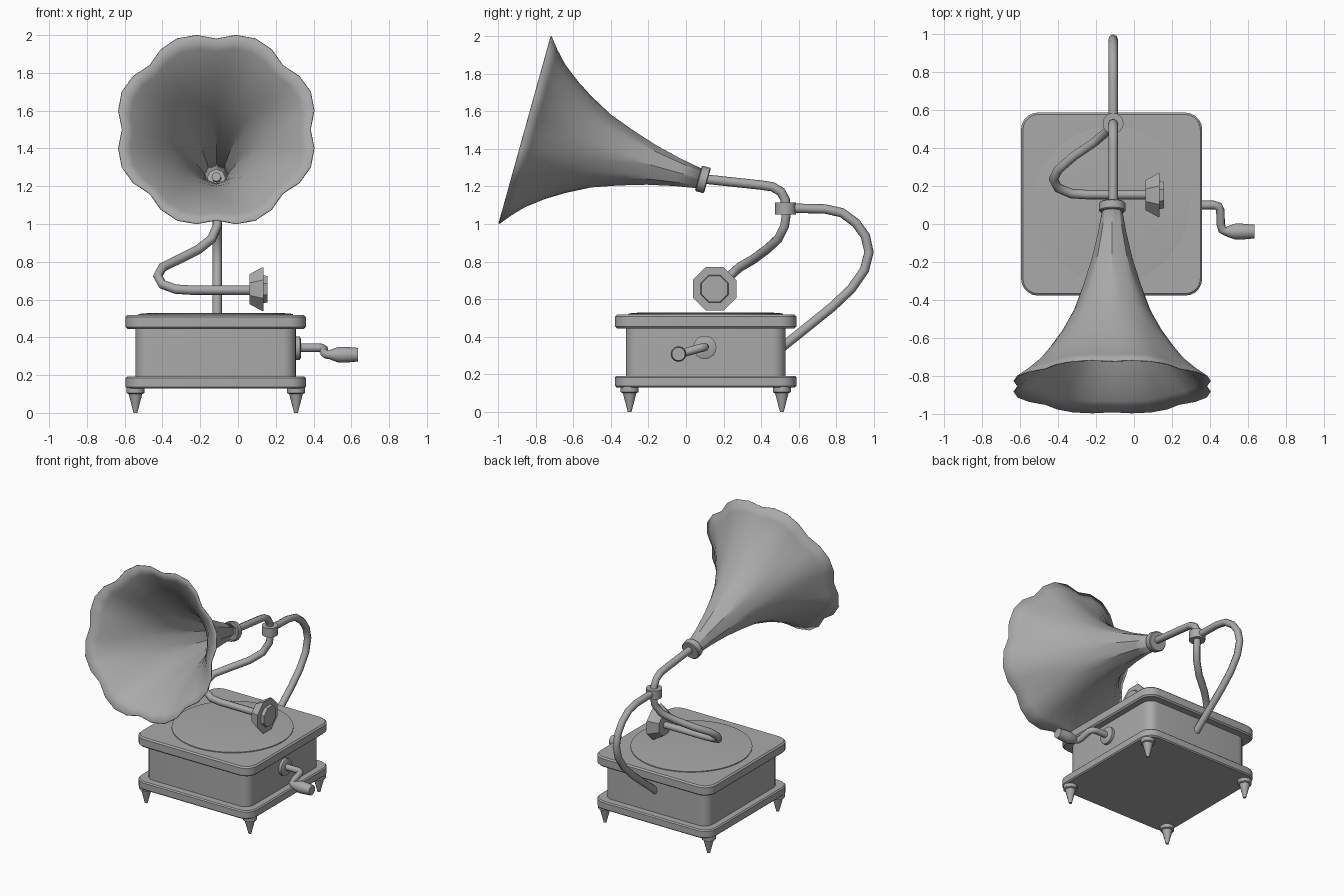
import bpy, bmesh, math
from mathutils import Vector, Matrix

old = bpy.data.objects.get("Cube")
if old:
    bpy.data.objects.remove(old, do_unlink=True)

grey = bpy.data.materials.new("plain_grey")
grey.use_nodes = True
GREY = (0.4, 0.4, 0.4, 1)
grey.diffuse_color = GREY
grey.node_tree.nodes["Principled BSDF"].inputs["Base Color"].default_value = GREY

CX, CY = -0.118, 0.105   # middle of the cabinet


def finish(name, bm, angle=35):
    bmesh.ops.recalc_face_normals(bm, faces=bm.faces)
    mesh = bpy.data.meshes.new(name)
    bm.to_mesh(mesh)
    bm.free()
    mesh.materials.append(grey)
    ob = bpy.data.objects.new(name, mesh)
    bpy.context.scene.collection.objects.link(ob)
    bpy.ops.object.select_all(action='DESELECT')
    ob.select_set(True)
    bpy.context.view_layer.objects.active = ob
    bpy.ops.object.shade_smooth_by_angle(angle=math.radians(angle))
    return ob


def rings_to_mesh(bm, rings):
    loops = [[bm.verts.new(p) for p in ring] for ring in rings]
    for a, b in zip(loops, loops[1:]):
        for i in range(len(a)):
            j = (i + 1) % len(a)
            bm.faces.new((a[i], a[j], b[j], b[i]))
    return loops


def lathe(name, profile, base, axis=(0, 0, 1), sides=16, turn=0.0):
    """Capped solid of revolution from (radius, distance along axis) pairs."""
    rot = Vector(axis).to_track_quat('Z', 'Y').to_matrix()
    angles = [turn + math.tau * i / sides for i in range(sides)]
    rings = [[Vector(base) + rot @ Vector((r * math.cos(a), r * math.sin(a), h))
              for a in angles] for r, h in profile]
    bm = bmesh.new()
    loops = rings_to_mesh(bm, rings)
    bm.faces.new(loops[0])
    bm.faces.new(loops[-1])
    return finish(name, bm)


def slab(name, wx, wy, z0, z1, radius, soft):
    """Box with rounded upright corners and a small bevel on the rims."""
    bm = bmesh.new()
    bmesh.ops.create_cube(bm, size=1, matrix=Matrix.Translation((CX, CY, (z0 + z1) / 2))
                          @ Matrix.Diagonal((wx, wy, z1 - z0, 1)))
    upright = [e for e in bm.edges if abs(e.verts[0].co.z - e.verts[1].co.z) > 0.01]
    bmesh.ops.bevel(bm, geom=upright, offset=radius, segments=5, profile=0.5, affect='EDGES')
    if soft:
        rim = [e for e in bm.edges if any(len(f.verts) > 4 for f in e.link_faces)]
        bmesh.ops.bevel(bm, geom=rim, offset=soft, segments=1, affect='EDGES')
    return finish(name, bm, 30)


def tube(name, points, radius=0.025):
    """Round pipe swept along a path."""
    curve = bpy.data.curves.new(name, 'CURVE')
    curve.dimensions = '3D'
    curve.bevel_depth = radius
    curve.bevel_resolution = 2
    curve.use_fill_caps = True
    spline = curve.splines.new('POLY')
    spline.points.add(len(points) - 1)
    for p, co in zip(spline.points, points):
        p.co = (*co, 1)
    spline.use_smooth = True
    curve.materials.append(grey)
    ob = bpy.data.objects.new(name, curve)
    bpy.context.scene.collection.objects.link(ob)
    return ob


# Cabinet
slab("base_plate", 0.955, 0.965, 0.13, 0.192, 0.09, 0.008)
slab("cabinet_body", 0.85, 0.85, 0.19, 0.45, 0.07, 0)
slab("top_plate", 0.955, 0.965, 0.445, 0.518, 0.09, 0.01)
lathe("turntable_disc", [(0.41, 0), (0.41, 0.012), (0.36, 0.016), (0.05, 0.018)],
      (CX, CY, 0.512), sides=40)

# Feet
for sx, side in ((-1, "right"), (1, "left")):
    for sy, end in ((-1, "front"), (1, "back")):
        lathe(f"{end}_{side}_foot",
              [(0.01, 0), (0.036, 0.1), (0.048, 0.105), (0.048, 0.135)],
              (CX + sx * 0.425, CY + sy * 0.405, 0), sides=12)

# Crank
lathe("crank_flange", [(0.062, 0), (0.062, 0.03), (0.05, 0.036)],
      (0.297, 0.1, 0.343), (1, 0, 0))
tube("crank_arm", [(0.3, 0.1, 0.345), (0.42, 0.1, 0.345), (0.445, 0.093, 0.343),
                   (0.455, 0.07, 0.338), (0.457, 0, 0.318), (0.465, -0.03, 0.31),
                   (0.485, -0.04, 0.308), (0.53, -0.04, 0.308)], 0.023)
lathe("crank_handle", [(0.026, 0), (0.042, 0.045), (0.042, 0.08), (0.036, 0.148)],
      (0.488, -0.04, 0.308), (1, 0, 0), sides=12)

# Support arm behind the cabinet
AX = -0.11
tube("support_arm", [(AX, y, z) for y, z in (
    (0.53, 1.085), (0.74, 1.08), (0.83, 1.06), (0.905, 1.005), (0.955, 0.935),
    (0.974, 0.85), (0.95, 0.755), (0.88, 0.655), (0.78, 0.56), (0.65, 0.455), (0.5, 0.335))])
lathe("pivot_joint", [(0.055, 0), (0.055, 0.065)], (AX, 0.53, 1.05))

# Tone arm and sound head
tube("tone_arm", [(-.105, .535, 1.06), (-.11, .525, .99), (-.14, .49, .92), (-.21, .43, .865),
                  (-.32, .355, .81), (-.4, .285, .77), (-.425, .235, .725),
                  (-.4, .19, .68), (-.33, .16, .655), (-.25, .155, .65), (.07, .155, .65)])
lathe("sound_head", [(0.085, 0), (0.125, 0.068), (0.125, 0.075), (0.08, 0.075), (0.075, 0.097)],
      (0.06, 0.152, 0.655), (1, 0, 0), sides=8, turn=math.pi / 8)

# Horn pipe and collar
tube("horn_pipe", [(AX - 0.005, 0.02, 1.25), (AX, 0.12, 1.237), (AX, 0.4, 1.207),
                   (AX, 0.46, 1.198), (AX, 0.505, 1.172), (AX, 0.528, 1.13), (AX, 0.53, 1.09)])
mouth = Vector((-0.115, -0.855, 1.5))
neck = Vector((-0.115, 0.09, 1.237))
axis = (neck - mouth).normalized()
lathe("horn_collar", [(0.064, -0.025), (0.07, -0.02), (0.07, 0.02), (0.064, 0.025)], neck, axis)

# Horn: octagonal at the neck, opening into eight rounded lobes at the mouth
across = Vector((1, 0, 0))
up = across.cross(axis)
LENGTH, SUB = (neck - mouth).length, 4
rings = []
for t, r in ((0, .5), (.05, .445), (.11, .388), (.2, .325), (.29, .268), (.42, .2),
             (.56, .15), (.7, .107), (.84, .075), (LENGTH, .05)):
    bulge = (1 - t / LENGTH) ** 2
    ring = []
    for i in range(8 * SUB):
        a = math.tau * i / (8 * SUB)
        off = a % (math.pi / 4) - math.pi / 8
        flat = math.cos(math.pi / 8) / math.cos(off)
        lobe = 1 + 0.085 * abs(math.sin(4 * a))
        rr = r * (flat * (1 - bulge) + lobe * bulge)
        ring.append(mouth + axis * t + (across * math.cos(a) + up * math.sin(a)) * rr)
    rings.append(ring)
bm = bmesh.new()
rings_to_mesh(bm, rings)
horn = finish("horn", bm, 28)
shell = horn.modifiers.new("shell", 'SOLIDIFY')
shell.thickness = 0.006
